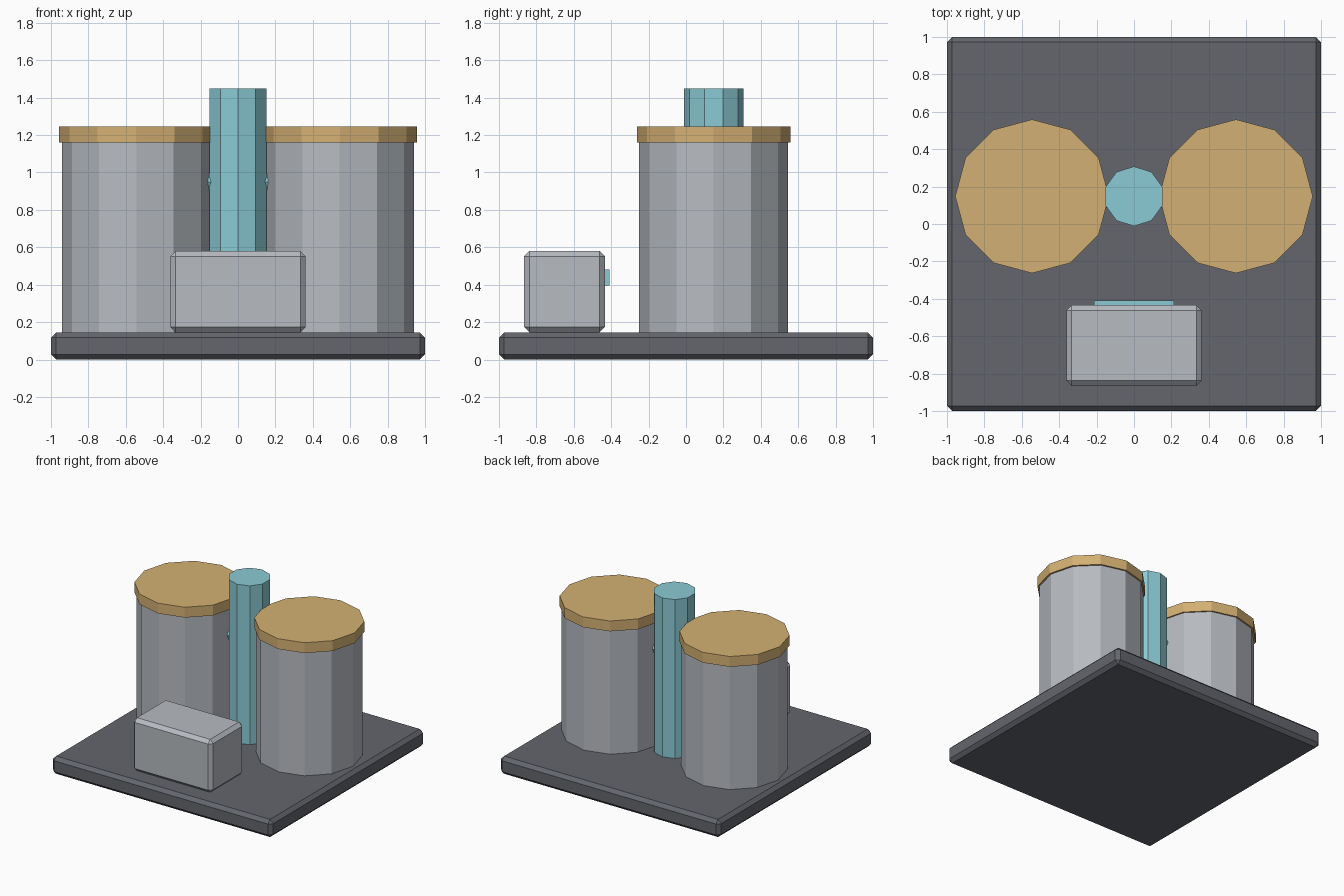
import bpy, bmesh, math
from mathutils import Matrix

if "Cube" in bpy.data.objects:
    bpy.data.objects.remove(bpy.data.objects["Cube"])


def material(name, rgb):
    m = bpy.data.materials.new(name)
    lin = [((c / 255 + 0.055) / 1.055) ** 2.4 for c in rgb]
    m.diffuse_color = (*lin, 1.0)
    m.use_nodes = True
    m.node_tree.nodes["Principled BSDF"].inputs["Base Color"].default_value = m.diffuse_color
    return m


DARK = material("dark grey", (99, 102, 109))
GREY = material("light grey", (183, 187, 193))
TAN = material("tan", (212, 176, 115))
TEAL = material("teal", (139, 203, 213))


def finish(bm, name, mat):
    mesh = bpy.data.meshes.new(name)
    bm.to_mesh(mesh)
    bm.free()
    mesh.materials.append(mat)
    ob = bpy.data.objects.new(name, mesh)
    bpy.context.collection.objects.link(ob)
    return ob


def box(name, lo, hi, mat, chamfer=0):
    bm = bmesh.new()
    size = [b - a for a, b in zip(lo, hi)]
    mid = [(a + b) / 2 for a, b in zip(lo, hi)]
    bmesh.ops.create_cube(bm, size=1, matrix=Matrix.Translation(mid) @ Matrix.Diagonal((*size, 1)))
    ob = finish(bm, name, mat)
    if chamfer:
        mod = ob.modifiers.new("chamfer", 'BEVEL')
        mod.width = chamfer
        mod.segments = 1
    return ob


def prism(name, centre, radius, length, sides, mat, rot=Matrix()):
    bm = bmesh.new()
    bmesh.ops.create_cone(bm, cap_ends=True, segments=sides, radius1=radius, radius2=radius,
                          depth=length, matrix=Matrix.Translation(centre) @ rot)
    return finish(bm, name, mat)


def upright(name, x, radius, z0, z1, sides, mat):
    return prism(name, (x, 0.148, (z0 + z1) / 2), radius, z1 - z0, sides, mat)


# Base slab
box("base", (-1, -1, 0), (1, 1, 0.145), DARK, 0.028)

# Two tanks with overhanging lids
for side, s in (("left", -1), ("right", 1)):
    upright(side + "_tank", s * 0.543, 0.398, 0.14, 1.165, 12, GREY)
    upright(side + "_lid", s * 0.545, 0.411, 1.16, 1.245, 12, TAN)

# Central column and the cross pipe joining the tanks
upright("column", 0, 0.16, 0.14, 1.45, 10, TEAL)
prism("cross_pipe", (0, 0.148, 0.95), 0.06, 0.4, 8, TEAL, Matrix.Rotation(math.pi / 2, 4, 'Y'))

# Control box with a display strip on its back
box("control_box", (-0.361, -0.865, 0.145), (0.361, -0.434, 0.58), GREY, 0.028)
box("display_strip", (-0.215, -0.45, 0.395), (0.215, -0.408, 0.482), TEAL)
